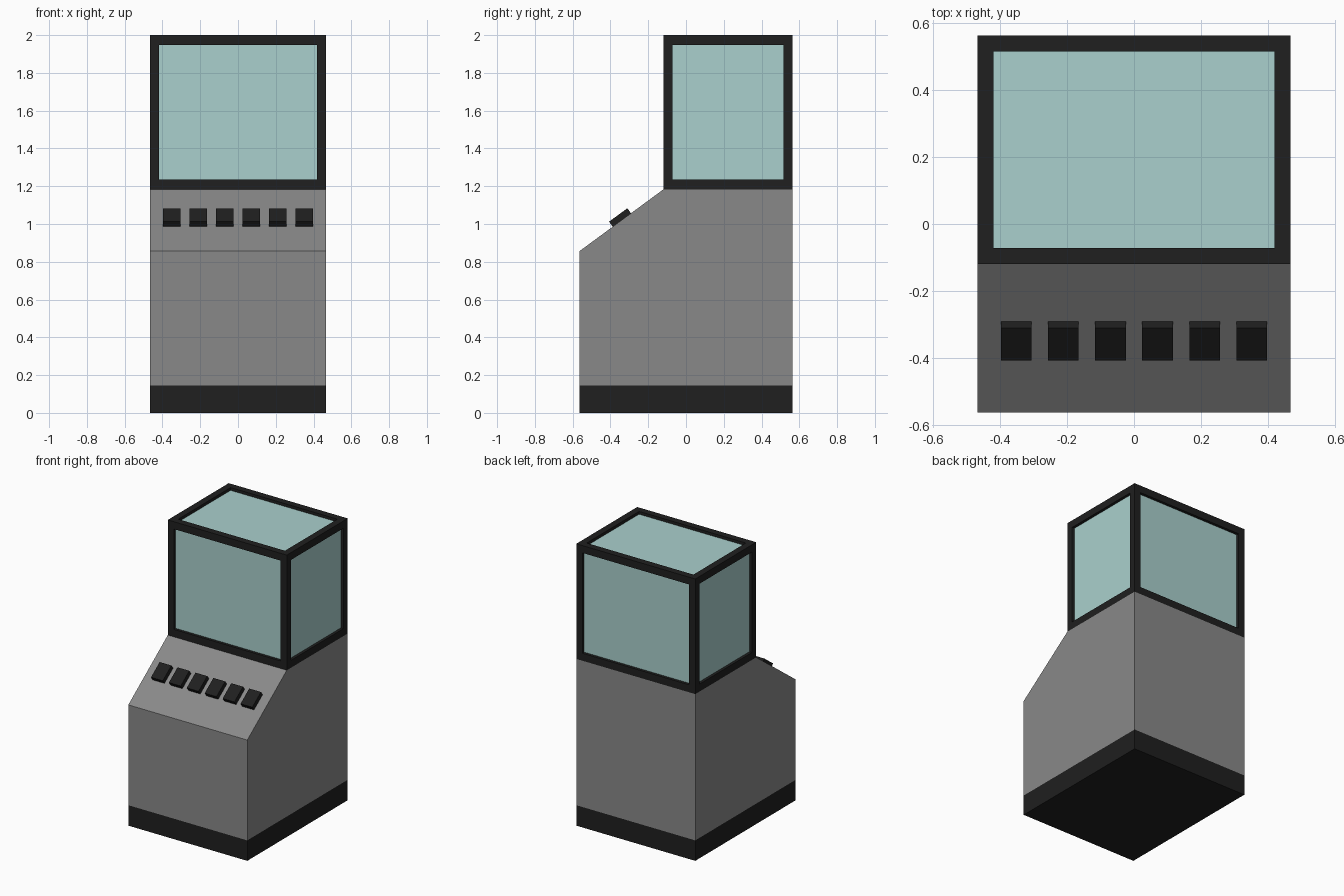
import bpy
from math import atan2
from itertools import product

if "Cube" in bpy.data.objects:
    bpy.data.objects.remove(bpy.data.objects["Cube"])

W = 0.467             # half width
D = 0.563             # half depth
BASE_Z = 0.145        # top of the dark plinth
FRONT_Z = 0.857       # where the sloped panel starts
DECK_Z, TOP = 1.183, 2.0
CASE_Y = -0.12        # front of the glass case
BAR = 0.048           # frame bar thickness
RECESS = 0.02         # glass set back from the frame


def material(name, rgb):
    m = bpy.data.materials.new(name)
    m.diffuse_color = (*rgb, 1)
    m.use_nodes = True
    m.node_tree.nodes["Principled BSDF"].inputs["Base Color"].default_value = m.diffuse_color
    return m


black = material("black", (0.014, 0.014, 0.014))
grey = material("grey", (0.25, 0.25, 0.25))
glass = material("glass", (0.4, 0.63, 0.61))


def mesh(name, verts, faces, mat):
    me = bpy.data.meshes.new(name)
    me.from_pydata(verts, [], faces)
    me.materials.append(mat)
    ob = bpy.data.objects.new(name, me)
    bpy.context.collection.objects.link(ob)
    return ob


def box(name, lo, hi, mat):
    v = list(product(*zip(lo, hi)))
    f = [(0, 1, 3, 2), (4, 6, 7, 5), (0, 4, 5, 1), (2, 3, 7, 6), (0, 2, 6, 4), (1, 5, 7, 3)]
    return mesh(name, v, f, mat)


# plinth
box("base", (-W, -D, 0), (W, D, BASE_Z), black)

# cabinet body: side profile extruded across the width
profile = [(-D, BASE_Z), (D, BASE_Z), (D, DECK_Z), (CASE_Y, DECK_Z), (-D, FRONT_Z)]
n = len(profile)
verts = [(x, y, z) for x in (-W, W) for y, z in profile]
faces = [tuple(reversed(range(n))), tuple(range(n, 2 * n))]
faces += [(i, (i + 1) % n, n + (i + 1) % n, n + i) for i in range(n)]
mesh("cabinet_body", verts, faces, grey)

# case frame: four posts with rails between them, top and bottom
xs = [(-W, -W + BAR), (W - BAR, W)]
ys = [(CASE_Y, CASE_Y + BAR), (D - BAR, D)]
zs = [(DECK_Z, DECK_Z + 0.053), (TOP - 0.052, TOP)]
for (x0, x1), (y0, y1) in product(xs, ys):
    box("frame_post", (x0, y0, DECK_Z), (x1, y1, TOP), black)
for z0, z1 in zs:
    for y0, y1 in ys:
        box("frame_rail_across", (xs[0][1], y0, z0), (xs[1][0], y1, z1), black)
    for x0, x1 in xs:
        box("frame_rail_side", (x0, ys[0][1], z0), (x1, ys[1][0], z1), black)

# glass panes as one recessed box
box("glass_case", (-W + RECESS, CASE_Y + RECESS, DECK_Z + RECESS),
    (W - RECESS, D - RECESS, TOP - RECESS), glass)

# row of buttons lying on the sloped panel
slope = atan2(DECK_Z - FRONT_Z, CASE_Y + D)
for i in range(6):
    b = box("button", (-0.046, -0.06, -0.017), (0.046, 0.06, 0.017), black)
    b.location = ((i - 2.5) * 0.1406, -0.349, 1.034)
    b.rotation_euler.x = slope
